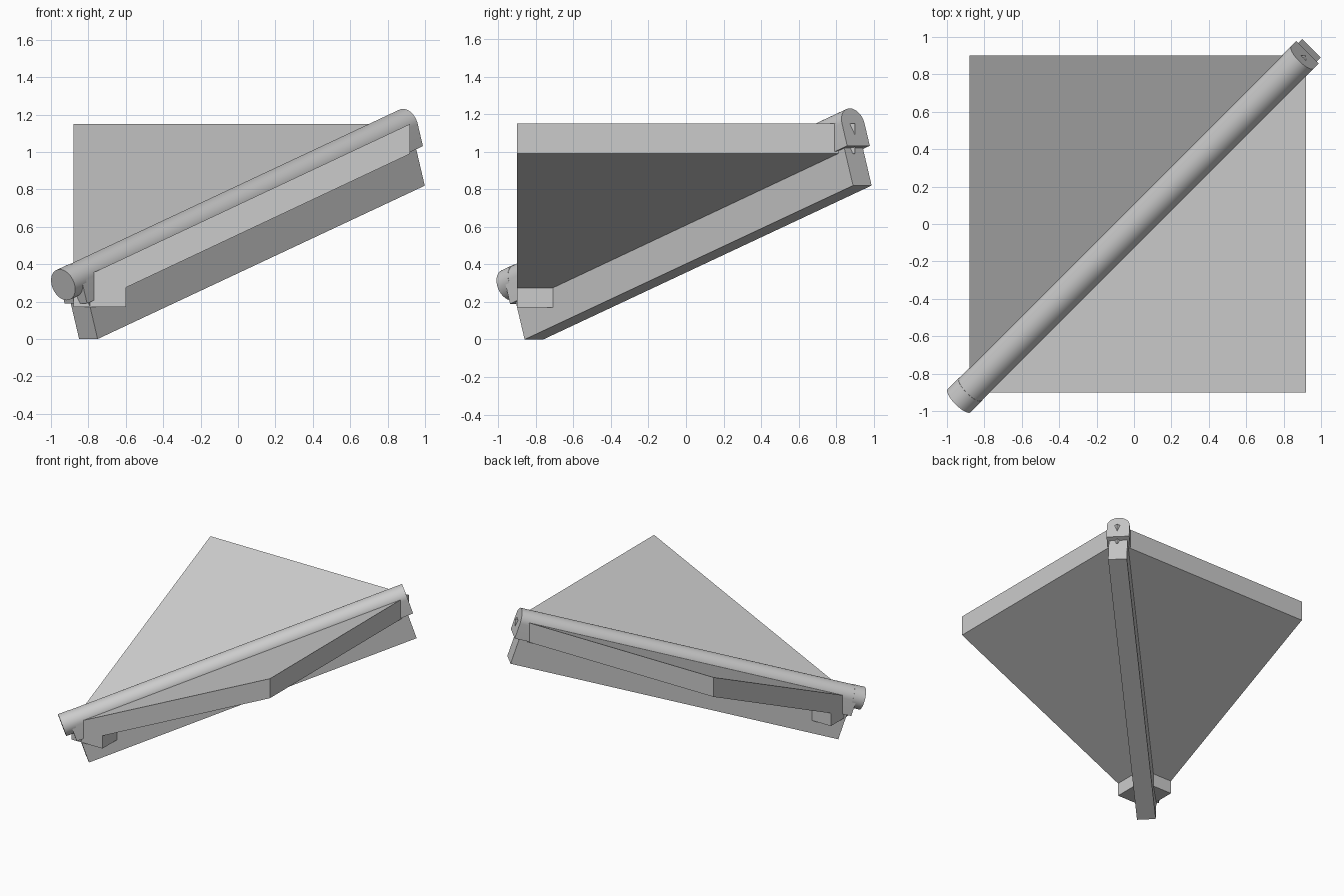
import bpy, bmesh, math
from mathutils import Matrix, Vector

old = bpy.data.objects.get("Cube")
if old:
    bpy.data.objects.remove(old, do_unlink=True)

grey = bpy.data.materials.new("plain grey")
grey.use_nodes = True
colour = (0.6, 0.6, 0.6, 1)
grey.diffuse_color = colour
grey.node_tree.nodes["Principled BSDF"].inputs["Base Color"].default_value = colour


def prism(name, ends, smooth=False):
    """Solid between two matching outlines."""
    bm = bmesh.new()
    a, b = [[bm.verts.new(p) for p in end] for end in ends]
    bm.faces.new(a)
    bm.faces.new(b[::-1])
    n = len(a)
    for i in range(n):
        j = (i + 1) % n
        bm.faces.new((a[j], a[i], b[i], b[j]))
    bmesh.ops.remove_doubles(bm, verts=bm.verts, dist=0.0005)
    bmesh.ops.dissolve_degenerate(bm, edges=bm.edges, dist=0.0001)
    bmesh.ops.recalc_face_normals(bm, faces=bm.faces)
    mesh = bpy.data.meshes.new(name)
    bm.to_mesh(mesh)
    bm.free()
    obj = bpy.data.objects.new(name, mesh)
    bpy.context.collection.objects.link(obj)
    mesh.materials.append(grey)
    if smooth:
        bpy.ops.object.select_all(action='DESELECT')
        obj.select_set(True)
        bpy.context.view_layer.objects.active = obj
        bpy.ops.object.shade_smooth_by_angle(angle=math.radians(30))
    return obj


# Sloping roof panels with a level foot, mitred along the valley diagonal
SHIFT = 0.02
profile = [(-0.88, 0.17), (-0.6, 0.17), (-0.6, 0.275),
           (0.92, 0.99), (0.92, 1.15), (-0.88, 0.305)]
outer = [(a, -0.9, z) for a, z in profile]
inner = [(a, a - SHIFT, z) for a, z in profile]
prism("right_panel", (outer, inner))
prism("left_panel", [[(y + SHIFT, x - SHIFT, z) for x, y, z in end]
                     for end in (outer, inner)])

# Frame of the sloping valley: along, across and up
tilt = math.atan2(0.82, 2.474)
flat = Vector((1, 1, 0)).normalized()
along = flat * math.cos(tilt) + Vector((0, 0, math.sin(tilt)))
across = Vector((1, -1, 0)).normalized()
up = across.cross(along)
start = Vector((-0.80, -0.81, 0))


def sloped(name, section, u0, u1, smooth=False):
    ends = [[start + along * u + across * w + up * v for w, v in section]
            for u in (u0, u1)]
    return prism(name, ends, smooth)


def arc(radius, centre, sweep, count):
    return [(radius * math.cos(sweep * i / count),
             centre + radius * math.sin(sweep * i / count)) for i in range(count + 1)]


# Valley rafter
B = 0.07
sloped("valley_rafter", [(-B, 0), (B, 0), (B, 0.21), (-B, 0.21)], 0, 2.606)

# Round-topped cap over the rafter
R, BASE, CENTRE = 0.085, 0.21, 0.335
sloped("valley_cap", [(-R, BASE), (R, BASE)] + arc(R, CENTRE, math.pi, 24),
       -0.03, 2.645, True)

# Round end disc at the low end
sloped("end_disc", arc(R + 0.002, CENTRE, math.tau, 40)[:-1], -0.09, 0.0, True)
